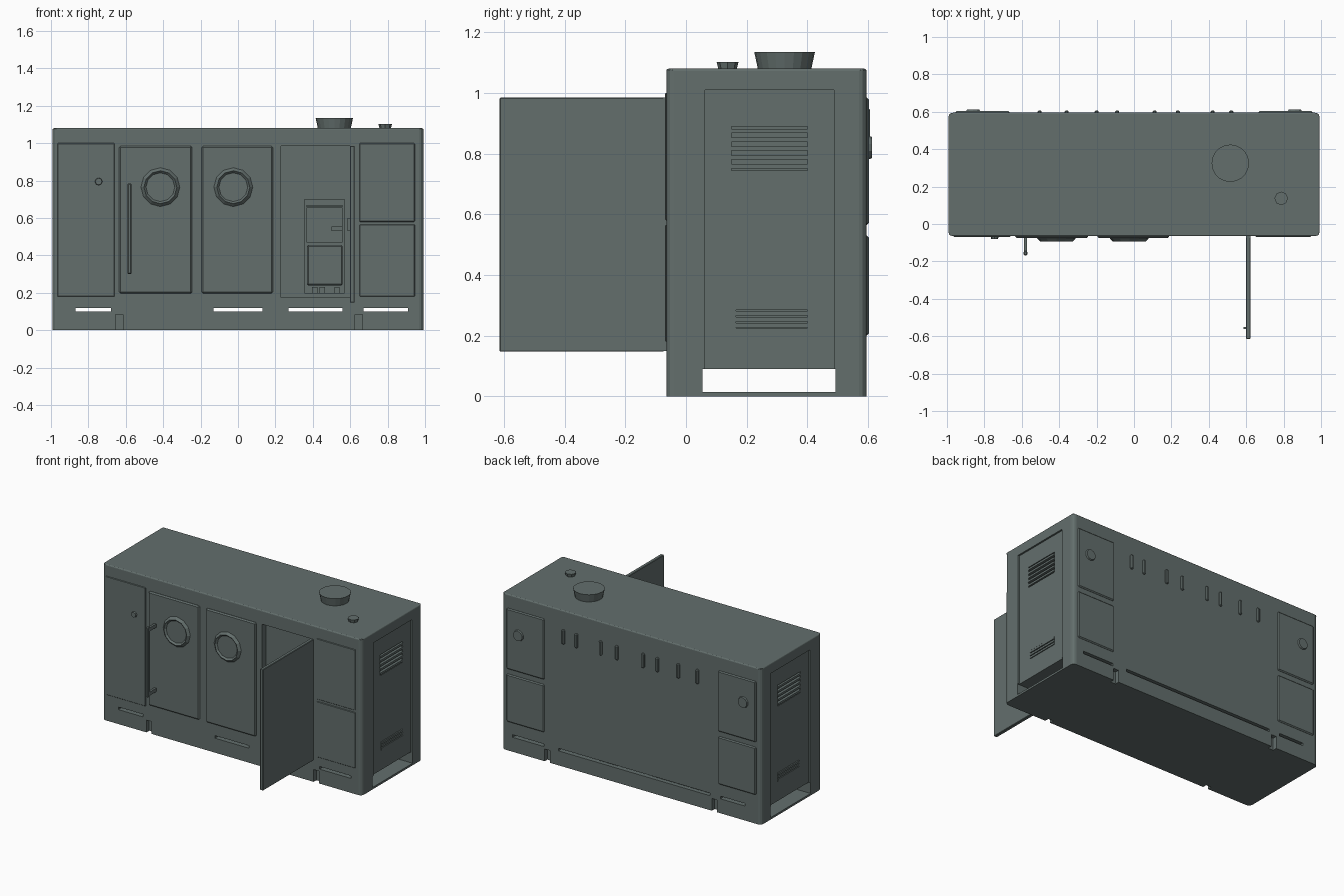
import bpy, math
from mathutils import Matrix

if "Cube" in bpy.data.objects:
    bpy.data.objects.remove(bpy.data.objects["Cube"])

paint = bpy.data.materials.new("grey_green_paint")
paint.diffuse_color = (0.125, 0.158, 0.152, 1)
paint.use_nodes = True
paint.node_tree.nodes["Principled BSDF"].inputs["Base Color"].default_value = paint.diffuse_color


def finish(ob, name, bevel=0.0, segs=2):
    ob.name = name
    ob.data.materials.append(paint)
    if bevel:
        m = ob.modifiers.new("bevel", 'BEVEL')
        m.width, m.segments = bevel, segs
        m.limit_method = 'ANGLE'
    return ob


def box(name, x0, x1, y0, y1, z0, z1, bevel=0.0, segs=1):
    bpy.ops.mesh.primitive_cube_add(size=1)
    ob = bpy.context.object
    ob.data.transform(Matrix.Translation(((x0 + x1) / 2, (y0 + y1) / 2, (z0 + z1) / 2))
                      @ Matrix.Diagonal((x1 - x0, y1 - y0, z1 - z0, 1)))
    return finish(ob, name, bevel, segs)


def disc(name, loc, r1, r2, h, axis='Z', sides=16):
    """Cone or cylinder centred on loc; axis Y turns its top (r2) to -y."""
    bpy.ops.mesh.primitive_cone_add(vertices=sides, radius1=r1, radius2=r2, depth=h)
    ob = bpy.context.object
    rot = Matrix.Rotation(math.pi / 2, 4, 'X') if axis == 'Y' else Matrix()
    ob.data.transform(Matrix.Translation(loc) @ rot)
    return finish(ob, name)


def cut(target, *dims):
    c = box("cutter", *dims)
    m = target.modifiers.new("cut", 'BOOLEAN')
    m.operation, m.solver, m.object = 'DIFFERENCE', 'EXACT', c
    bpy.context.view_layer.objects.active = target
    bpy.ops.object.modifier_apply(modifier=m.name)
    bpy.data.objects.remove(c, do_unlink=True)


# main housing, rounded at the upright corners
F, B = -0.065, 0.595
body = box("housing", -0.992, 0.992, F, B, 0, 1.08)
bev = body.modifiers.new("corners", 'BEVEL')
bev.limit_method, bev.width, bev.segments = 'WEIGHT', 0.025, 3
w = body.data.attributes.new("bevel_weight_edge", 'FLOAT', 'EDGE')
for e in body.data.edges:
    a, b = (body.data.vertices[i].co for i in e.vertices)
    upright = abs(a.z - b.z) > 0.5
    w.data[e.index].value = 1.0 if upright else (0.3 if a.z > 1 else 0.0)
bpy.context.view_layer.objects.active = body
bpy.ops.object.modifier_apply(modifier=bev.name)

# tunnel through the base, long ways
cut(body, -1.1, 1.1, 0.055, 0.492, 0.014, 0.09)
# slots right through the skirt
for x0, x1 in ((-0.87, -0.68), (-0.13, 0.13), (0.27, 0.56), (0.67, 0.91)):
    cut(body, x0, x1, -0.2, 0.8, 0.1, 0.118)
# rear slot, and notches in the skirt
cut(body, -0.6, 0.56, B - 0.03, 0.8, 0.1, 0.118)
for x in (-0.635, 0.645):
    cut(body, x - 0.02, x + 0.02, -0.2, F + 0.03, -0.1, 0.085)
    cut(body, x - 0.02, x + 0.02, B - 0.03, 0.8, -0.1, 0.085)
# open front compartment with a deeper control bay
cut(body, 0.23, 0.605, -0.2, F + 0.04, 0.175, 0.985)
cut(body, 0.355, 0.57, -0.2, F + 0.14, 0.2, 0.7)

# recessed end panels and louvres
for s, side in ((-1, "left"), (1, "right")):
    xa, xb = sorted((s * 0.98, s * 1.1))
    cut(body, xa, xb, 0.062, 0.488, 0.09, 1.01)
    for n, (z0, z1, ya, yb) in enumerate(((0.745, 0.89, 0.15, 0.4), (0.225, 0.285, 0.165, 0.4))):
        xa, xb = sorted((s * 0.965, s * 1.1))
        cut(body, xa, xb, ya, yb, z0, z1)
        count = 5 if n == 0 else 3
        for i in range(count):
            z = z0 + (i + 0.5) * (z1 - z0) / count
            xa, xb = sorted((s * 0.96, s * 0.984))
            box(f"{side}_louvre_slat", xa, xb, ya, yb, z - 0.008, z + 0.006)

# control unit inside the bay
box("control_screen_unit", 0.365, 0.56, F + 0.07, F + 0.15, 0.47, 0.655)
box("control_shelf", 0.365, 0.56, F + 0.05, F + 0.15, 0.66, 0.67)
box("control_switch_block", 0.5, 0.56, F + 0.05, F + 0.08, 0.53, 0.555)
box("control_lower_unit", 0.37, 0.56, F + 0.045, F + 0.15, 0.24, 0.455, 0.006)
for x in (0.41, 0.45, 0.53):
    box("control_socket", x - 0.014, x + 0.014, F + 0.05, F + 0.15, 0.2, 0.23)

# two closed front doors with round windows
for x0, x1, xc in ((-0.635, -0.245, -0.415), (-0.195, 0.187, -0.025)):
    box("front_door", x0, x1, F - 0.011, F + 0.01, 0.197, 0.985, 0.008)
    disc("window_pane", (xc, F - 0.01, 0.765), 0.085, 0.085, 0.014, 'Y', 12)
    bpy.ops.mesh.primitive_torus_add(major_segments=12, minor_segments=4,
                                     major_radius=0.088, minor_radius=0.016)
    ring = bpy.context.object
    ring.data.transform(Matrix.Translation((xc, F - 0.012, 0.765))
                        @ Matrix.Rotation(math.pi / 2, 4, 'X'))
    finish(ring, "window_ring")

# long door handle with two stand-offs
box("door_handle_bar", -0.59, -0.57, -0.168, -0.145, 0.3, 0.785, 0.005)
for z in (0.32, 0.765):
    box("door_handle_post", -0.588, -0.572, -0.15, F, z - 0.012, z + 0.012)

# side panels, knob and hinge post on the front
box("front_left_panel", -0.965, -0.66, F - 0.004, F + 0.01, 0.18, 1.0, 0.003)
for z0, z1 in ((0.18, 0.565), (0.58, 1.0)):
    box("front_right_panel", 0.65, 0.945, F - 0.004, F + 0.01, z0, z1, 0.003)
disc("front_knob", (-0.745, F - 0.005, 0.795), 0.022, 0.018, 0.02, 'Y', 8)
box("hinge_post", 0.6, 0.622, F - 0.01, F + 0.01, 0.15, 0.985)

# open door standing straight out
box("open_door", 0.598, 0.622, -0.614, -0.072, 0.147, 0.985, 0.003)
box("open_door_latch", 0.585, 0.6, -0.562, -0.55, 0.53, 0.6)

# exhaust cap and filler cap on the roof
disc("exhaust_cap", (0.515, 0.325, 1.107), 0.088, 0.1, 0.056, 'Z', 20)
disc("filler_cap", (0.787, 0.137, 1.09), 0.03, 0.036, 0.024, 'Z', 8)

# rear hatches with knobs, mirrored left and right
for s in (-1, 1):
    xa, xb = sorted((s * 0.665, s * 0.955))
    box("rear_upper_hatch", xa, xb, B - 0.01, B + 0.008, 0.565, 0.985, 0.007)
    box("rear_lower_hatch", xa, xb, B - 0.01, B + 0.008, 0.2, 0.53, 0.007)
    disc("rear_knob", (s * 0.86, B + 0.008, 0.82), 0.035, 0.042, 0.02, 'Y', 10)

# small upright catches along the back
for x in (-0.505, -0.36, -0.2, -0.09, 0.11, 0.235, 0.42, 0.52):
    box("rear_catch", x - 0.011, x + 0.011, B - 0.01, B + 0.012, 0.85, 0.95, 0.006)
